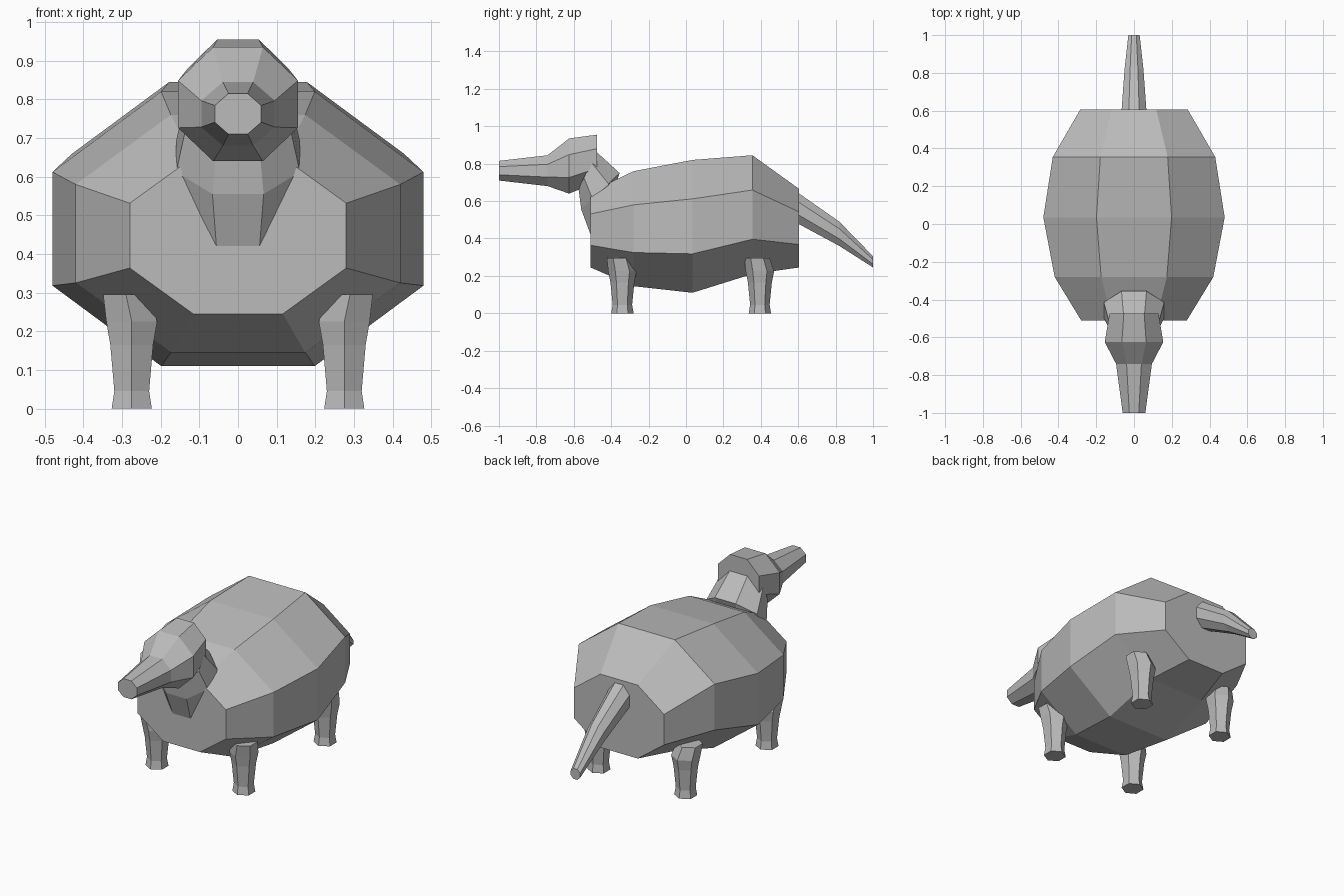
import bpy
import bmesh
from math import sin, cos, pi

default_cube = bpy.data.objects.get("Cube")
if default_cube:
    bpy.data.objects.remove(default_cube, do_unlink=True)

# One plain colour for the whole animal
colour = (0.5, 0.5, 0.5, 1)
grey = bpy.data.materials.new("plain grey")
grey.use_nodes = True
grey.diffuse_color = colour
grey.node_tree.nodes["Principled BSDF"].inputs["Base Color"].default_value = colour


def loft(name, rings):
    """Skin a closed, flat-shaded solid over rings of equal point count."""
    bm = bmesh.new()
    loops = [[bm.verts.new(point) for point in ring] for ring in rings]
    for near, far in zip(loops, loops[1:]):
        for i in range(len(near)):
            bm.faces.new((near[i - 1], near[i], far[i], far[i - 1]))
    bm.faces.new(loops[0])
    bm.faces.new(loops[-1])
    bmesh.ops.recalc_face_normals(bm, faces=bm.faces)
    mesh = bpy.data.meshes.new(name)
    bm.to_mesh(mesh)
    bm.free()
    mesh.materials.append(grey)
    part = bpy.data.objects.new(name, mesh)
    bpy.context.collection.objects.link(part)


def section(y, half_width, top, bottom, lean=0):
    """Upright octagon with flat top and sides; lean carries its bottom forward."""
    middle, half_height = (top + bottom) / 2, (top - bottom) / 2
    ring = []
    for corner in range(8):
        angle = (corner + 0.5) * pi / 4
        across, up = sin(angle) / cos(pi / 8), cos(angle) / cos(pi / 8)
        ring.append((half_width * across, y - lean * (1 - up) / 2, middle + half_height * up))
    return ring


def hexagon(x, y, z, radius):
    """Level hexagon with one corner pointing forward."""
    angles = [corner * pi / 3 for corner in range(6)]
    return [(x + radius * sin(a), y - radius * cos(a), z) for a in angles]


# Barrel body, highest over the hips
loft("body", [
    section(y=-0.51, half_width=0.28, top=0.65, bottom=0.245),
    section(y=-0.28, half_width=0.42, top=0.76, bottom=0.145),
    section(y=0.035, half_width=0.48, top=0.82, bottom=0.11),
    section(y=0.355, half_width=0.43, top=0.845, bottom=0.21),
    section(y=0.605, half_width=0.285, top=0.665, bottom=0.245),
])

# Head with a long tapering snout
loft("head", [
    section(y=-1, half_width=0.06, top=0.815, bottom=0.71),
    section(y=-0.74, half_width=0.095, top=0.845, bottom=0.68),
    section(y=-0.625, half_width=0.155, top=0.935, bottom=0.64),
    section(y=-0.475, half_width=0.13, top=0.955, bottom=0.7),
])

# Tilted neck running down into the chest
loft("neck", [
    section(y=-0.475, half_width=0.135, top=0.86, bottom=0.67, lean=0.1),
    section(y=-0.355, half_width=0.16, top=0.75, bottom=0.555, lean=0.205),
    section(y=-0.4, half_width=0.12, top=0.62, bottom=0.34, lean=0.08),
])

# Drooping tail, rooted inside the rump
loft("tail", [
    section(y=0.57, half_width=0.068, top=0.665, bottom=0.495),
    section(y=0.82, half_width=0.05, top=0.49, bottom=0.36),
    section(y=1, half_width=0.03, top=0.305, bottom=0.245),
])

# Four short legs: flared foot, slim ankle, thick thigh leaning outward
for side, sign in (("left", 1), ("right", -1)):
    for end, y in (("front", -0.34), ("back", 0.395)):
        x = sign * 0.275
        loft(f"{end}_{side}_leg", [
            hexagon(x, y, z=0, radius=0.06),
            hexagon(x, y, z=0.045, radius=0.052),
            hexagon(x, y, z=0.165, radius=0.064),
            hexagon(x, y, z=0.225, radius=0.076),
            hexagon(x + sign * 0.015, y - 0.015, z=0.295, radius=0.068),
        ])
